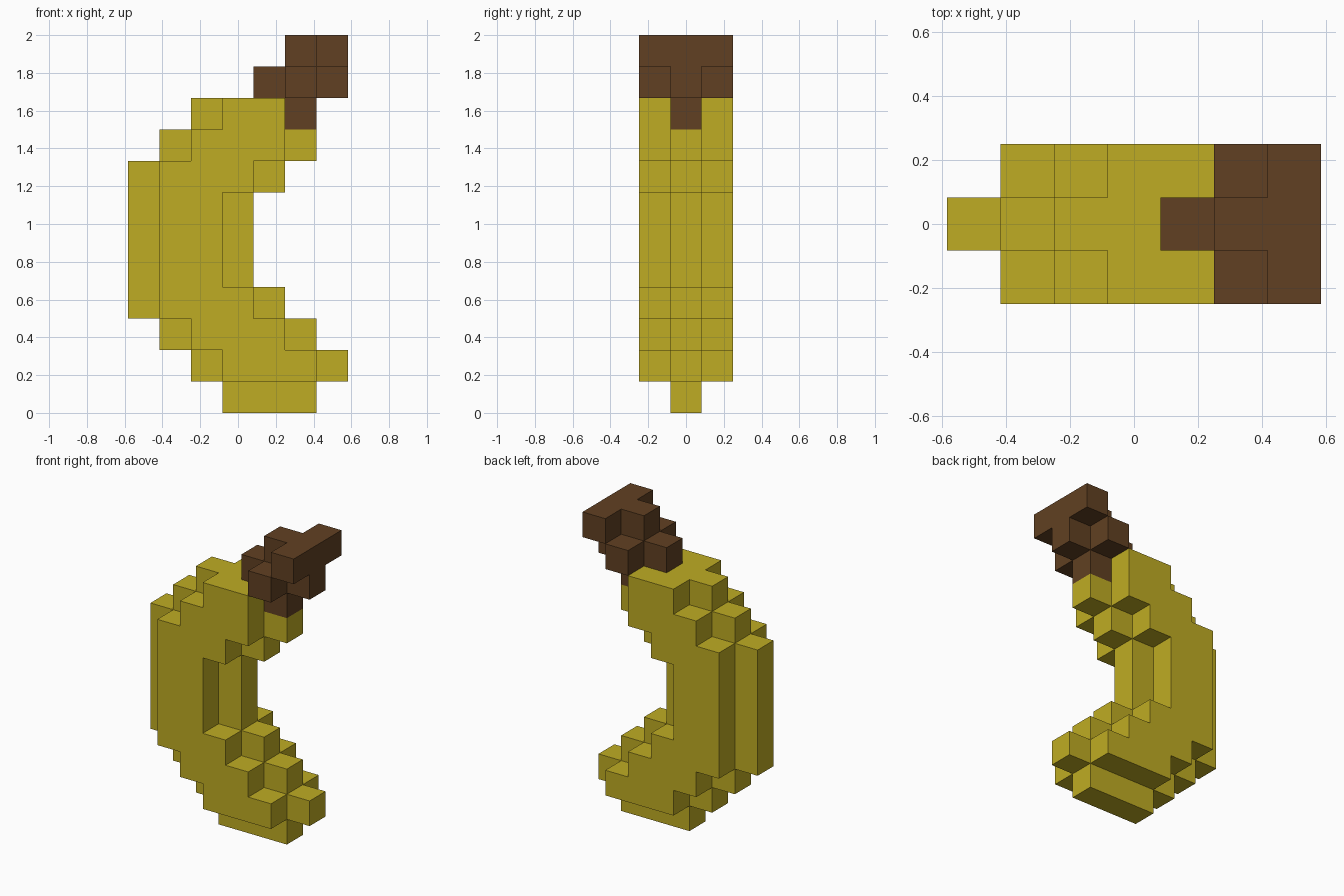
import bpy
import bmesh
import math
from mathutils import Vector

cube = bpy.data.objects.get("Cube")
if cube:
    bpy.data.objects.remove(cube, do_unlink=True)

UNIT = 2 / 12                       # block size: 7 x 3 x 12 blocks
ORIGIN = Vector((-3.5, -1.5, 0))    # lower corner of the block grid


def make_material(name, color):
    mat = bpy.data.materials.new(name)
    mat.use_nodes = True
    mat.diffuse_color = color
    mat.node_tree.nodes["Principled BSDF"].inputs["Base Color"].default_value = color
    return mat


def fill(rows):
    """Blocks for rows of z: (middle first, last), (outer first, last) along x."""
    cells = set()
    for z, (middle, outer) in rows.items():
        for y, span in ((0, outer), (1, middle), (2, outer)):
            if span:
                cells |= {(x, y, z) for x in range(span[0], span[1] + 1)}
    return cells


def build(name, cells, solid, mat):
    """Skin the blocks with only their exposed faces, merged into flat areas."""
    bm = bmesh.new()
    for cell in sorted(cells):
        for axis in range(3):
            for side in (0, 1):
                step = [0, 0, 0]
                step[axis] = 2 * side - 1
                if tuple(c + s for c, s in zip(cell, step)) in solid:
                    continue
                u, v = (axis + 1) % 3, (axis + 2) % 3
                corners = []
                for a, b in ((0, 0), (1, 0), (1, 1), (0, 1)):
                    p = Vector(cell) + ORIGIN
                    p[axis] += side
                    p[u] += a
                    p[v] += b
                    corners.append(bm.verts.new(p * UNIT))
                bm.faces.new(corners if side else corners[::-1])
    bmesh.ops.remove_doubles(bm, verts=bm.verts, dist=0.001)
    bmesh.ops.dissolve_limit(bm, angle_limit=math.radians(1),
                             verts=bm.verts, edges=bm.edges)
    mesh = bpy.data.meshes.new(name)
    bm.to_mesh(mesh)
    bm.free()
    mesh.materials.append(mat)
    obj = bpy.data.objects.new(name, mesh)
    bpy.context.collection.objects.link(obj)


# Curved fruit body
fruit = fill({
    0: ((3, 5), None),
    1: ((2, 6), (3, 5)),
    2: ((1, 5), (2, 4)),
    3: ((0, 4), (1, 3)),
    4: ((0, 3), (1, 2)),
    5: ((0, 3), (1, 2)),
    6: ((0, 3), (1, 2)),
    7: ((0, 4), (1, 3)),
    8: ((1, 5), (2, 4)),
    9: ((2, 4), (3, 4)),
})

# Stem leaning away at the top
stem = fill({
    9: ((5, 5), None),
    10: ((4, 6), (5, 5)),
    11: ((5, 6), (6, 6)),
})

solid = fruit | stem
build("fruit_body", fruit, solid, make_material("peel yellow", (0.521, 0.413, 0.0168, 1)))
build("stem", stem, solid, make_material("stem brown", (0.120, 0.0513, 0.0160, 1)))
